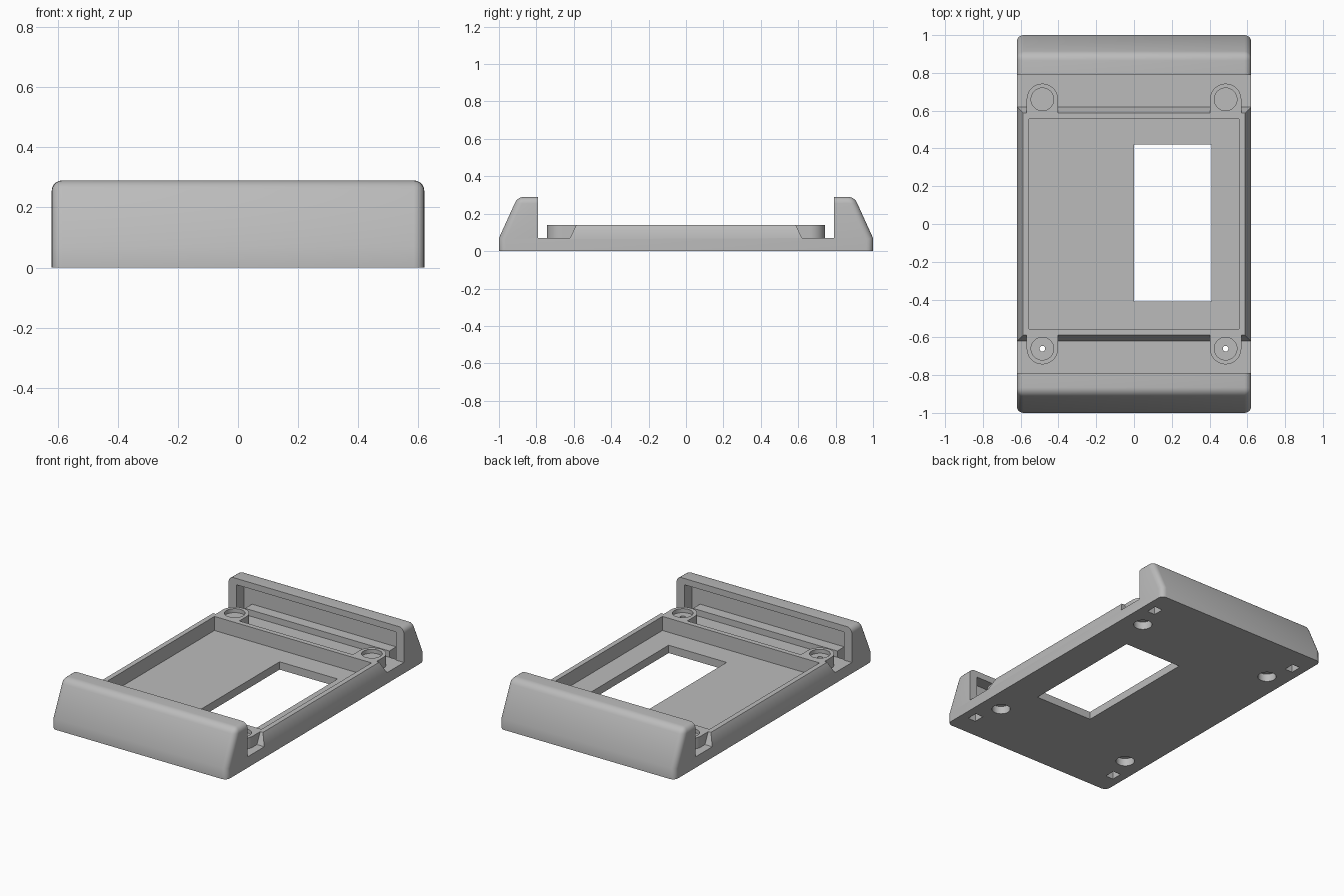
import bpy, bmesh, math

cube = bpy.data.objects.get("Cube")
if cube:
    bpy.data.objects.remove(cube)

grey = bpy.data.materials.new("matte grey")
grey.use_nodes = True
COLOUR = (0.5, 0.5, 0.5, 1)
grey.diffuse_color = COLOUR
grey.node_tree.nodes["Principled BSDF"].inputs["Base Color"].default_value = COLOUR

W, BASE, RIM, TOP = 0.62, 0.07, 0.14, 0.29


def make(name, bm):
    bmesh.ops.recalc_face_normals(bm, faces=bm.faces)
    mesh = bpy.data.meshes.new(name)
    bm.to_mesh(mesh)
    bm.free()
    mesh.materials.append(grey)
    obj = bpy.data.objects.new(name, mesh)
    bpy.context.collection.objects.link(obj)
    return obj


def box(name, x, y, z, inset=0):
    """Box from (min, max) ranges; inset narrows the top."""
    bm = bmesh.new()
    bmesh.ops.create_cube(bm, size=1)
    for v in bm.verts:
        up = v.co.z > 0
        for i, r in enumerate((x, y, z)):
            side = 1 if v.co[i] > 0 else -1
            v.co[i] = r[side > 0] - (side * inset if up and i < 2 else 0)
    return make(name, bm)


def cylinder(name, x, y, z, radius):
    bm = bmesh.new()
    bmesh.ops.create_cone(bm, cap_ends=True, segments=48, radius1=radius,
                          radius2=radius, depth=z[1] - z[0])
    bmesh.ops.translate(bm, verts=bm.verts, vec=(x, y, sum(z) / 2))
    return make(name, bm)


def combine(part, operation):
    mod = body.modifiers.new("combine", "BOOLEAN")
    mod.object, mod.operation, mod.solver = part, operation, "EXACT"
    bpy.context.view_layer.objects.active = body
    bpy.ops.object.modifier_apply(modifier=mod.name)
    bpy.data.objects.remove(part)


# Base plate and raised end caps: one side profile extruded across x
half = [(1, 0), (1, BASE), (0.90, TOP), (0.79, TOP), (0.79, BASE)]
profile = half + [(-y, z) for y, z in reversed(half)]
bm = bmesh.new()
face = bm.faces.new([bm.verts.new((-W, y, z)) for y, z in profile])
new = bmesh.ops.extrude_face_region(bm, geom=[face])["geom"]
bmesh.ops.translate(bm, verts=[g for g in new if isinstance(g, bmesh.types.BMVert)],
                    vec=(2 * W, 0, 0))


def rounded(edge):
    a, b = (v.co for v in edge.verts)
    if abs(a.x - b.x) > 0.1:
        return a.z > 0.2 and abs(a.y) > 0.85
    outer = max(abs(a.y), abs(b.y)) > 0.85
    return outer and abs(a.z + b.z) > 0.01 and abs(a.y - b.y) < 1


bmesh.ops.bevel(bm, geom=[e for e in bm.edges if rounded(e)], offset=0.035,
                segments=5, profile=0.5, affect="EDGES", clamp_overlap=True)
body = make("enclosure_base", bm)

# Raised frame with sloping outer sides, and the screw bosses
combine(box("frame", (-W, W), (-W, W), (BASE, RIM), 0.033), "UNION")
corners = [(sx * 0.485, sy) for sx in (-1, 1) for sy in (-1, 1)]
for x, sy in corners:
    combine(cylinder("boss", x, sy * 0.66, (0.03, RIM), 0.083), "UNION")
    combine(box("boss_web", (x - 0.083, x + 0.083),
                sorted((sy * 0.57, sy * 0.66)), (0.03, RIM)), "UNION")

# Tray recess and display window
combine(box("tray_cut", (-0.555, 0.555), (-0.555, 0.555), (0.05, 0.2)), "DIFFERENCE")
combine(box("window_cut", (0, 0.41), (-0.41, 0.42), (-0.1, 0.1)), "DIFFERENCE")

# Boss cups, underside recesses, and small pilot holes at the front
for x, sy in corners:
    y = sy * 0.66
    combine(cylinder("cup_cut", x, y, (0.115, 0.2), 0.06), "DIFFERENCE")
    combine(cylinder("foot_cut", x, y, (-0.1, 0.05), 0.055), "DIFFERENCE")
    if sy < 0:
        combine(cylinder("pilot_cut", x, y, (0.02, 0.13), 0.015), "DIFFERENCE")

# Hollow end caps: pocket above an inner ledge, with square slots through the floor
for sy in (-1, 1):
    def span(a, b):
        return sorted((sy * a, sy * b))
    combine(box("cap_cut", (-0.565, 0.565), span(0.76, 0.87), (0.11, 0.25)), "DIFFERENCE")
    combine(box("ledge_front_cut", (-0.565, 0.565), span(0.76, 0.80), (BASE, 0.15)),
            "DIFFERENCE")
    for x in (-0.565, 0.51):
        combine(box("slot_cut", (x, x + 0.055), span(0.80, 0.87), (-0.1, 0.15)),
                "DIFFERENCE")

bpy.ops.object.select_all(action="DESELECT")
body.select_set(True)
bpy.context.view_layer.objects.active = body
bpy.ops.object.shade_smooth_by_angle(angle=math.radians(30))
